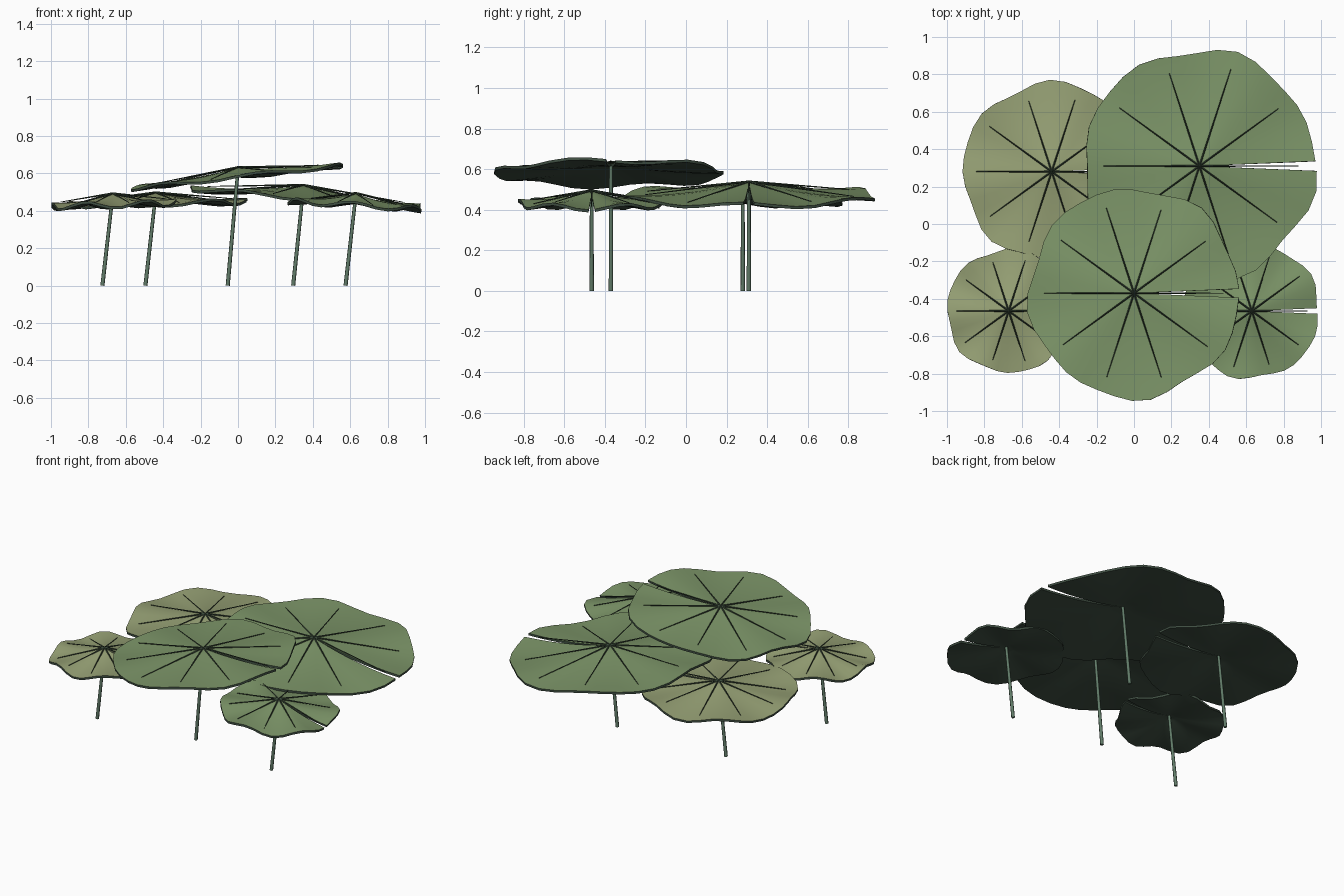
import bpy, bmesh, math
from mathutils import Vector

if "Cube" in bpy.data.objects:
    bpy.data.objects.remove(bpy.data.objects["Cube"])


def material(name, rgb):
    m = bpy.data.materials.new(name)
    m.diffuse_color = (*rgb, 1)
    m.use_nodes = True
    m.node_tree.nodes["Principled BSDF"].inputs["Base Color"].default_value = m.diffuse_color
    return m


GREEN = material("leaf_green", (0.205, 0.305, 0.141))
OLIVE = material("leaf_olive", (0.31, 0.36, 0.18))
UNDER = material("leaf_underside", (0.05, 0.078, 0.055))
VEIN = material("vein_dark", (0.04, 0.065, 0.04))
STEM = material("stem_green", (0.12, 0.2, 0.14))

SEGS, RINGS, NOTCH = 36, 7, 0.042


def make_object(name, bm, mats):
    me = bpy.data.meshes.new(name)
    bm.to_mesh(me)
    bm.free()
    ob = bpy.data.objects.new(name, me)
    bpy.context.collection.objects.link(ob)
    for m in mats:
        me.materials.append(m)
    bpy.ops.object.select_all(action='DESELECT')
    bpy.context.view_layer.objects.active = ob
    ob.select_set(True)
    return ob


def tube(bm, a, b, r1, r2, sides):
    # tapered rod between two points
    d = b - a
    res = bmesh.ops.create_cone(bm, cap_ends=True, segments=sides,
                                radius1=r1, radius2=r2, depth=d.length)
    rot = d.to_track_quat('Z', 'Y')
    for v in res["verts"]:
        v.co = rot @ v.co + (a + b) / 2


def lily_pad(name, centre, radius, tilt, drop, phase, ruffle, mat):
    c = Vector(centre)

    def surface(t, a):
        # wavy outline, sagging profile, ruffled rim and sideways tilt
        r = radius * t * (1 + t * (0.022 * math.sin(5 * a + phase)
                                   + 0.018 * math.sin(8 * a + 2 * phase)))
        x, y = r * math.cos(a), r * math.sin(a)
        z = (-drop * (1 - (1 - t) ** 2) + tilt * x
             + ruffle * t * t * math.sin(6 * a + phase))
        return c + Vector((x, y, z))

    # leaf with a narrow notch towards +x
    bm = bmesh.new()
    hub = bm.verts.new(c)
    rows = []
    for i in range(SEGS + 1):
        a = NOTCH + (2 * math.pi - 2 * NOTCH) * i / SEGS
        rows.append([bm.verts.new(surface(j / RINGS, a)) for j in range(1, RINGS + 1)])
    for p, q in zip(rows, rows[1:]):
        bm.faces.new((hub, p[0], q[0]))
        for j in range(RINGS - 1):
            bm.faces.new((p[j], p[j + 1], q[j + 1], q[j]))
    leaf = make_object(name + "_leaf", bm, (mat, UNDER))
    mod = leaf.modifiers.new("thickness", 'SOLIDIFY')
    mod.thickness = 0.014
    mod.offset = -1
    mod.material_offset = 1
    mod.material_offset_rim = 1
    bpy.ops.object.modifier_apply(modifier=mod.name)
    bpy.ops.object.shade_smooth_by_angle(angle=math.radians(40))

    # ten straight veins
    bm = bmesh.new()
    up = Vector((0, 0, 0.004))
    for k in range(10):
        tube(bm, c + up, surface(0.85, k * math.pi / 5) + up, 0.005, 0.002, 4)
    make_object(name + "_veins", bm, (VEIN,))

    # leaning stem
    bm = bmesh.new()
    foot = Vector((c.x - 0.055, c.y, 0))
    tube(bm, foot, c - Vector((0, 0, 0.008)), 0.011, 0.009, 8)
    make_object(name + "_stem", bm, (STEM,))
    bpy.ops.object.shade_smooth_by_angle(angle=math.radians(50))


lily_pad("back_left_pad", (-0.44, 0.28, 0.495), 0.475, 0.02, 0.05, 0.6, 0.016, OLIVE)
lily_pad("back_right_pad", (0.35, 0.31, 0.535), 0.62, -0.08, 0.06, 2.0, 0.014, GREEN)
lily_pad("front_middle_pad", (0.0, -0.37, 0.63), 0.56, 0.11, 0.042, 3.4, 0.012, GREEN)
lily_pad("front_left_pad", (-0.67, -0.465, 0.49), 0.33, 0.03, 0.052, 1.2, 0.018, OLIVE)
lily_pad("front_right_pad", (0.63, -0.465, 0.492), 0.36, -0.06, 0.055, 5.0, 0.016, GREEN)
